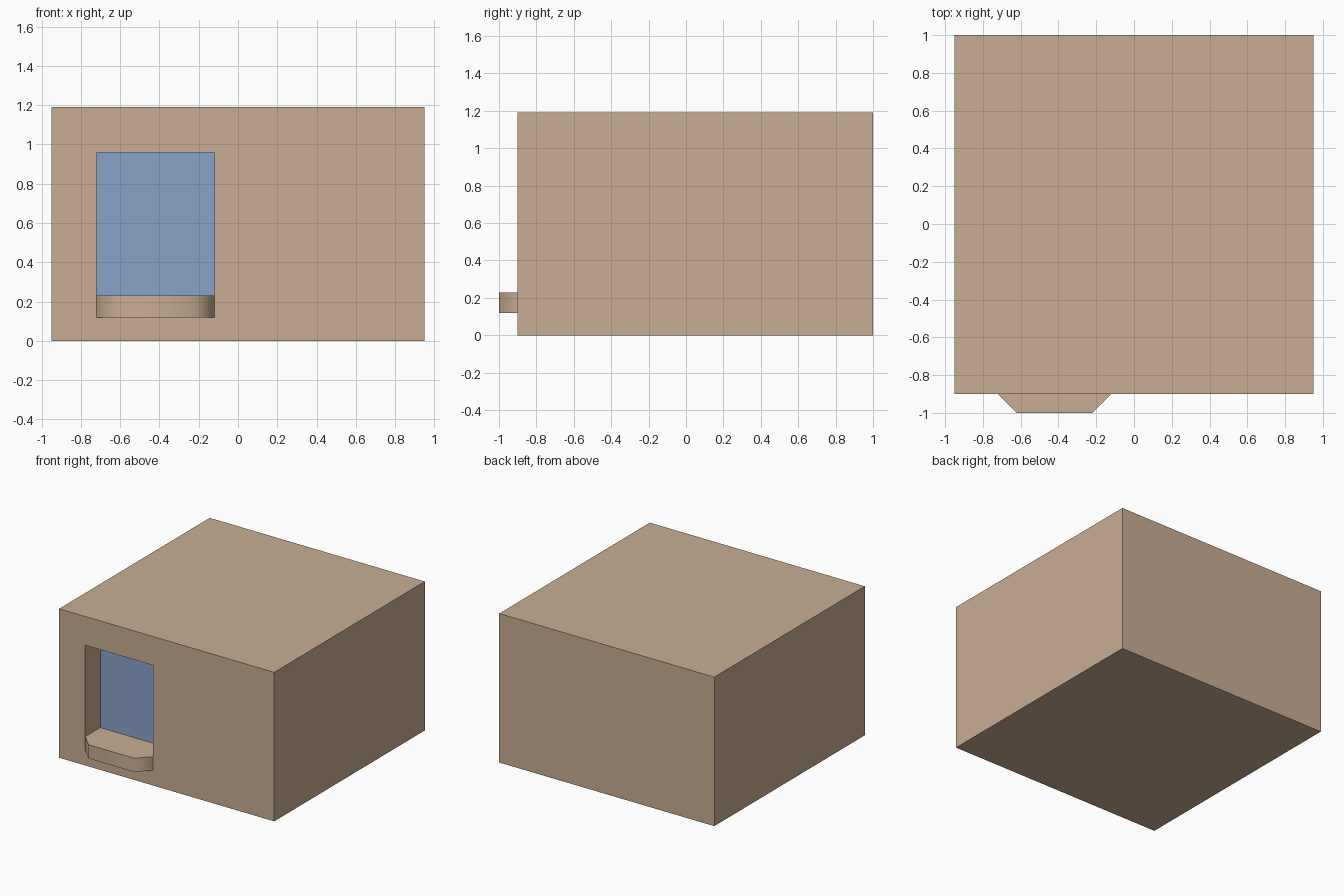
import bpy
import bmesh
import math
from mathutils import Vector

cube = bpy.data.objects.get("Cube")
if cube:
    bpy.data.objects.remove(cube, do_unlink=True)

# Main dimensions
HALF_WIDTH, HEIGHT = 0.95, 1.19
FRONT, BACK = -0.9, 1.0
LEFT, RIGHT = -0.72, -0.12      # window opening
SILL_BOTTOM, SILL_TOP, HEAD = 0.12, 0.23, 0.96
RECESS, CHAMFER = 0.19, 0.1


def material(name, color):
    mat = bpy.data.materials.new(name)
    mat.use_nodes = True
    mat.diffuse_color = (*color, 1)
    mat.node_tree.nodes["Principled BSDF"].inputs["Base Color"].default_value = (*color, 1)
    return mat


def finish(bm, name, *mats):
    bmesh.ops.recalc_face_normals(bm, faces=bm.faces)
    mesh = bpy.data.meshes.new(name)
    bm.to_mesh(mesh)
    bm.free()
    for mat in mats:
        mesh.materials.append(mat)
    obj = bpy.data.objects.new(name, mesh)
    bpy.context.collection.objects.link(obj)
    return obj


def prism(bm, outline, bottom, top):
    """Raise a plan outline into a solid."""
    face = bm.faces.new([bm.verts.new((x, y, bottom)) for x, y in outline])
    raised = bmesh.ops.extrude_face_region(bm, geom=[face])["geom"]
    verts = [v for v in raised if isinstance(v, bmesh.types.BMVert)]
    bmesh.ops.translate(bm, verts=verts, vec=(0, 0, top - bottom))
    bmesh.ops.recalc_face_normals(bm, faces=bm.faces)


wall_tan = material("wall_tan", (0.584, 0.423, 0.292))
glass_blue = material("glass_blue", (0.25, 0.371, 0.584))

# Building block with a recessed window opening in the front wall
bm = bmesh.new()
prism(bm, [(-HALF_WIDTH, FRONT), (HALF_WIDTH, FRONT),
           (HALF_WIDTH, BACK), (-HALF_WIDTH, BACK)], 0, HEIGHT)
for axis, cuts in ((0, (LEFT, RIGHT)), (2, (SILL_BOTTOM, HEAD))):
    for cut in cuts:
        normal = Vector((0, 0, 0))
        normal[axis] = 1
        front = [f for f in bm.faces if f.normal.y < -0.9]
        edges = {e for f in front for e in f.edges}
        verts = {v for f in front for v in f.verts}
        bmesh.ops.bisect_plane(bm, geom=front + list(edges) + list(verts),
                               plane_co=normal * cut, plane_no=normal)
        bm.normal_update()

opening = [f for f in bm.faces if f.normal.y < -0.9
           and LEFT < f.calc_center_median().x < RIGHT
           and SILL_BOTTOM < f.calc_center_median().z < HEAD]
pane = bmesh.ops.extrude_discrete_faces(bm, faces=opening)["faces"]
for face in pane:
    bmesh.ops.translate(bm, verts=face.verts, vec=(0, RECESS, 0))
    face.material_index = 1
finish(bm, "building_block", wall_tan, glass_blue)

# Window sill with chamfered front corners, filling the foot of the opening
bm = bmesh.new()
prism(bm, [(LEFT, FRONT + RECESS), (LEFT, FRONT),
           (LEFT + CHAMFER, FRONT - CHAMFER), (RIGHT - CHAMFER, FRONT - CHAMFER),
           (RIGHT, FRONT), (RIGHT, FRONT + RECESS)], SILL_BOTTOM, SILL_TOP)
sill = finish(bm, "window_sill", wall_tan)
bpy.ops.object.select_all(action='DESELECT')
sill.select_set(True)
bpy.context.view_layer.objects.active = sill
bpy.ops.object.shade_smooth_by_angle(angle=math.radians(50))
